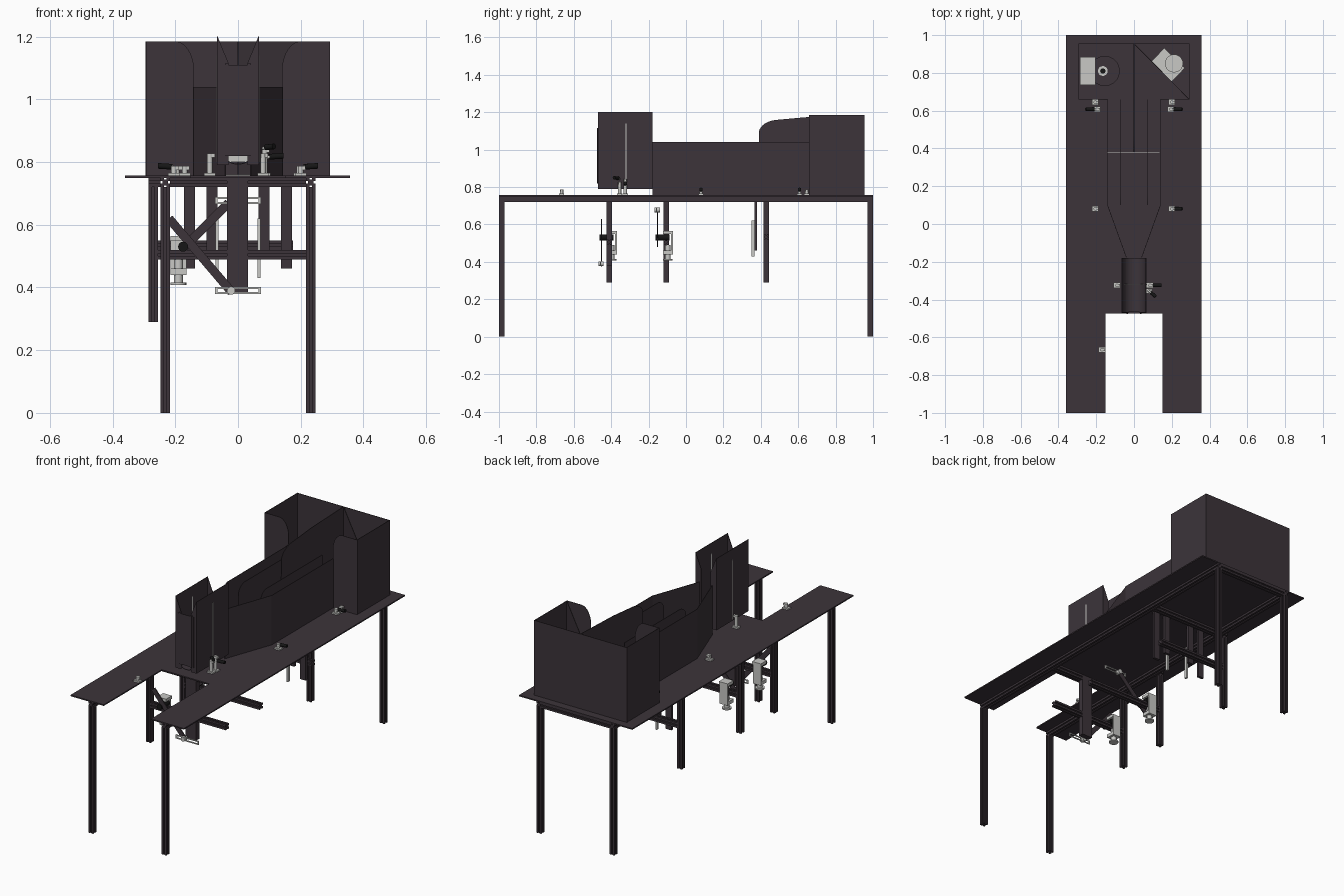
import bpy, bmesh, math
from mathutils import Vector, Matrix

cube = bpy.data.objects.get("Cube")
if cube:
    bpy.data.objects.remove(cube, do_unlink=True)


def material(name, rgb):
    m = bpy.data.materials.new(name)
    m.use_nodes = True
    m.diffuse_color = (*rgb, 1)
    m.node_tree.nodes["Principled BSDF"].inputs["Base Color"].default_value = (*rgb, 1)
    return m


DARK = material("dark plum grey", (0.045, 0.034, 0.042))
STEEL = material("light steel", (0.58, 0.58, 0.56))
BLACK = material("black grip", (0.008, 0.008, 0.008))


def finish(name, bm, mat):
    bmesh.ops.recalc_face_normals(bm, faces=bm.faces)
    mesh = bpy.data.meshes.new(name)
    bm.to_mesh(mesh)
    bm.free()
    mesh.materials.append(mat)
    ob = bpy.data.objects.new(name, mesh)
    bpy.context.scene.collection.objects.link(ob)
    return ob


def prism(name, pts, axis, lo, hi, mat=DARK):
    """Extrude a 2D outline along an axis; outline is in the other two axes."""
    place = {"x": lambda p, t: (t, p[0], p[1]),
             "y": lambda p, t: (p[0], t, p[1]),
             "z": lambda p, t: (p[0], p[1], t)}[axis]
    bm = bmesh.new()
    a = [bm.verts.new(place(p, lo)) for p in pts]
    b = [bm.verts.new(place(p, hi)) for p in pts]
    bm.faces.new(a)
    bm.faces.new(b)
    for i in range(len(pts)):
        j = (i + 1) % len(pts)
        bm.faces.new((a[i], a[j], b[j], b[i]))
    return finish(name, bm, mat)


def box(name, x, y, z, mat=DARK):
    return prism(name, [(x[0], y[0]), (x[1], y[0]), (x[1], y[1]), (x[0], y[1])], "z", *z, mat)


def strip(name, p, q, width, axis, lo, hi, mat=DARK):
    """Straight bar between two 2D points, extruded along an axis."""
    p, q = Vector(p), Vector(q)
    n = (q - p).orthogonal().normalized() * width / 2
    return prism(name, [p + n, q + n, q - n, p - n], axis, lo, hi, mat)


def rod(name, p, q, r, mat=STEEL, r2=None):
    p, q = Vector(p), Vector(q)
    bm = bmesh.new()
    rot = (q - p).to_track_quat("Z", "Y").to_matrix().to_4x4()
    bmesh.ops.create_cone(bm, cap_ends=True, segments=20, radius1=r, radius2=r if r2 is None else r2,
                          depth=(q - p).length, matrix=Matrix.Translation((p + q) / 2) @ rot)
    ob = finish(name, bm, mat)
    for f in ob.data.polygons:
        f.use_smooth = len(f.vertices) == 4
    return ob


def slotted_bar(name, c, axis, lo, hi):
    """Grooved aluminium-style extrusion."""
    w, g, d = 0.015, 0.004, 0.006
    side = [(-w, -w), (-g, -w), (-g, d - w), (g, d - w), (g, -w)]
    pts = []
    for k in range(4):
        ca, sa = round(math.cos(k * math.pi / 2)), round(math.sin(k * math.pi / 2))
        pts += [(c[0] + x * ca - y * sa, c[1] + x * sa + y * ca) for x, y in side]
    return prism(name, pts, axis, lo, hi)


def arc(cx, cy, rx, ry, a0, a1, n=10):
    return [(cx + rx * math.cos(math.radians(a0 + (a1 - a0) * i / n)),
             cy + ry * math.sin(math.radians(a0 + (a1 - a0) * i / n))) for i in range(n + 1)]


TOP, T = 0.757, 0.003

# Table top with a notch, on a grooved frame
prism("table_top", [(-0.36, -1), (-0.15, -1), (-0.15, -0.475), (0.15, -0.475),
                    (0.15, -1), (0.357, -1), (0.357, 1), (-0.36, 1)], "z", 0.75, TOP)
for s, side in ((-1, "right"), (1, "left")):
    slotted_bar(f"{side}_rail", (s * 0.232, 0.735), "y", -1, 1)
    for y, end in ((-0.985, "front"), (0.985, "back")):
        slotted_bar(f"{end}_{side}_leg", (s * 0.232, y), "z", 0, 0.72)
for i, y in enumerate((-0.41, 0.43, 0.985)):
    slotted_bar(f"cross_rail_{i}", (y, 0.735), "x", -0.217, 0.217)

# Hanging posts with their cross beams
for i, (y, z, x) in enumerate(((-0.41, 0.505, 0.22), (-0.105, 0.505, 0.22), (0.43, 0.535, 0.175))):
    slotted_bar(f"hanging_post_{i}", (-0.27, y), "z", 0.29, 0.72)
    slotted_bar(f"post_bracket_{i}", (y, 0.735), "x", -0.285, -0.247)
    slotted_bar(f"hanging_beam_{i}", (y, z), "x", -0.255, x)

# Goal box: open top, rounded front panels, divider and diagonal wall
H = 1.185
box("goal_back_wall", (-0.295, 0.29), (0.952, 0.955), (TOP, H))
for s, side in ((-1, "right"), (1, "left")):
    box(f"goal_{side}_wall", sorted((s * 0.29, s * 0.293)), (0.66, 0.955), (TOP, H))
    curve = [(s * x, z) for x, z in arc(0.2, 1.09, 0.06, H - 1.09, 90, 180)]
    prism(f"goal_{side}_front", [(s * 0.292, TOP), (s * 0.292, H)] + curve + [(s * 0.14, TOP)],
          "y", 0.658, 0.661)
strip("diagonal_wall", (0.002, 0.953), (0.29, 0.662), T, "z", TOP, H)
prism("centre_divider", [(0.385, TOP), (0.955, TOP), (0.955, H), (0.66, 1.175)]
      + arc(0.5, 1.09, 0.11, 0.07, 100, 180), "x", -T / 2, T / 2)

# Twin lanes and the funnel leading into them
for s, side in ((-1, "right"), (1, "left")):
    box(f"{side}_lane_wall", sorted((s * 0.14, s * 0.143)), (0.1, 0.66), (TOP, 1.04))
    prism(f"{side}_inner_wall", [(0.1, TOP), (0.66, TOP), (0.66, 1.04)] + arc(0.16, 0.98, 0.06, 0.06, 90, 180),
          "x", s * 0.07 - T / 2, s * 0.07 + T / 2)
    strip(f"{side}_funnel_wall", (s * 0.142, 0.105), (s * 0.04, -0.178), T, "z", TOP, 1.04)
box("lane_door_slot", (-0.14, 0.135), (0.379, 0.382), (TOP, TOP + T), STEEL)

# Start box: side plates, cradle, tapered end flaps and doors
for s, side in ((-1, "right"), (1, "left")):
    box(f"start_{side}_plate", sorted((s * 0.064, s * 0.067)), (-0.47, -0.18), (0.79, 1.2))
    box(f"{side}_plate_slot", sorted((s * 0.063, s * 0.069)), (-0.324, -0.318), (0.8, 1.14), STEEL)
    for y, end in ((-0.47, "front"), (-0.183, "back")):
        prism(f"{end}_{side}_flap", [(s * 0.065, 0.79), (s * 0.065, 1.2), (s * 0.03, 1.115), (s * 0.03, 0.79)],
              "y", y, y + T)
    strip(f"{side}_door_guide", (s * 0.036, 0.82), (s * 0.036, 1.115), 0.01, "y", -0.477, -0.47)
prism("start_cradle", arc(0, 0.855, 0.063, 0.063, 180, 360, 16) + arc(0, 0.855, 0.06, 0.06, 360, 180, 16),
      "y", -0.467, -0.183)
box("start_front_door", (-0.05, 0.05), (-0.474, -0.471), (0.82, 1.11))
box("cradle_seam", (-0.05, 0.05), (-0.32, -0.317), (0.8, 0.828), STEEL)
box("lowered_front_door", (-0.035, 0.032), (-0.425, -0.395), (0.38, 0.75))

# Door linkages under the table
for i, (y, a, b, z) in enumerate(((-0.452, (-0.22, 0.62), (-0.02, 0.385), 0.39),
                                  (-0.152, (-0.21, 0.49), (-0.03, 0.67), 0.678))):
    strip(f"linkage_arm_{i}", a, b, 0.028, "y", y - 0.003, y + 0.003)
    for k, dz in enumerate((-0.008, 0.008)):
        box(f"slotted_link_{i}_{k}", (-0.072, 0.072), (y - 0.008, y - 0.003), (z + dz - 0.003, z + dz + 0.003), STEEL)
    for k, x in enumerate((-0.069, 0.069)):
        box(f"link_end_{i}_{k}", (x - 0.004, x + 0.004), (y - 0.008, y - 0.003), (z - 0.011, z + 0.011), STEEL)
    rod(f"link_pin_{i}", (-0.022, y - 0.016, z), (-0.022, y + 0.012, z), 0.013)
    # Actuator: open frame, piston and black valve
    x, yc = -0.19, y + 0.055
    box(f"actuator_back_{i}", (x - 0.025, x + 0.025), (yc + 0.018, yc + 0.028), (0.445, 0.565), STEEL)
    box(f"actuator_cap_{i}", (x - 0.025, x + 0.03), (yc - 0.025, yc + 0.028), (0.548, 0.565), STEEL)
    box(f"actuator_base_{i}", (x - 0.025, x + 0.025), (yc - 0.025, yc + 0.028), (0.44, 0.46), STEEL)
    rod(f"actuator_piston_{i}", (x, yc, 0.41), (x, yc, 0.49), 0.014)
    rod(f"actuator_foot_{i}", (x, yc, 0.408), (x, yc, 0.416), 0.025)
    rod(f"actuator_knob_{i}", (x + 0.015, y - 0.01, 0.53), (x + 0.015, yc + 0.01, 0.53), 0.016, BLACK)

# Lowered lane doors and their steel runners
for s, side in ((-1, "right"), (1, "left")):
    box(f"{side}_lowered_lane_door", sorted((s * 0.137, s * 0.173)), (0.365, 0.38), (0.46, 0.75))
    box(f"{side}_lane_door_inner", sorted((s * 0.065, s * 0.1)), (0.365, 0.38), (0.52, 0.75))
    box(f"{side}_lane_runner", sorted((s * 0.062, s * 0.072)), (0.35, 0.366), (0.43, 0.62), STEEL)


# Toggle clamps: base, post, jaw and an optional grip (dx, dy, height)
def clamp(i, x, y, h=0.03, grip=None):
    box(f"clamp_base_{i}", (x - 0.018, x + 0.018), (y - 0.014, y + 0.014), (TOP, TOP + 0.008), STEEL)
    rod(f"clamp_post_{i}", (x, y, TOP), (x, y, TOP + h), 0.009)
    box(f"clamp_jaw_{i}", (x - 0.006, x + 0.016), (y - 0.007, y + 0.007), (TOP + h - 0.012, TOP + h), STEEL)
    if grip:
        dx, dy, gz = grip
        z = TOP + gz
        rod(f"clamp_lever_{i}", (x, y, z - 0.004), (x + dx * 0.3, y + dy * 0.3, z), 0.005)
        rod(f"clamp_grip_{i}", (x + dx * 0.25, y + dy * 0.25, z), (x + dx, y + dy, z + 0.003), 0.009, BLACK)


for i, args in enumerate(((-0.17, -0.665), (-0.205, 0.08), (0.2, 0.08, 0.03, (0.055, 0, 0.028)),
                          (-0.205, 0.645), (0.2, 0.645),
                          (-0.195, 0.607, 0.03, (-0.06, 0, 0.028)), (0.195, 0.607, 0.03, (0.06, 0, 0.028)),
                          (-0.09, -0.325, 0.07), (0.085, -0.325, 0.085, (0.06, 0, 0.06)),
                          (0.08, -0.355, 0.07, (0.035, -0.03, 0.09)))):
    clamp(i, *args)

# Feeder and bowl in the right chamber
box("feeder_block", (-0.285, -0.205), (0.735, 0.885), (TOP, 0.87), STEEL)
rod("feeder_bowl", (-0.155, 0.81, TOP), (-0.155, 0.81, 0.85), 0.05, DARK, 0.08)
rod("feeder_outlet", (-0.165, 0.81, 0.85), (-0.165, 0.81, 0.856), 0.026)
rod("feeder_outlet_core", (-0.165, 0.81, 0.856), (-0.165, 0.81, 0.86), 0.014, BLACK)

# Feeder behind the diagonal wall
strip("corner_feeder", (0.125, 0.895), (0.235, 0.79), 0.1, "z", TOP, 0.87, STEEL)
rod("corner_feeder_hopper", (0.212, 0.85, 0.87), (0.212, 0.85, 0.93), 0.048)
